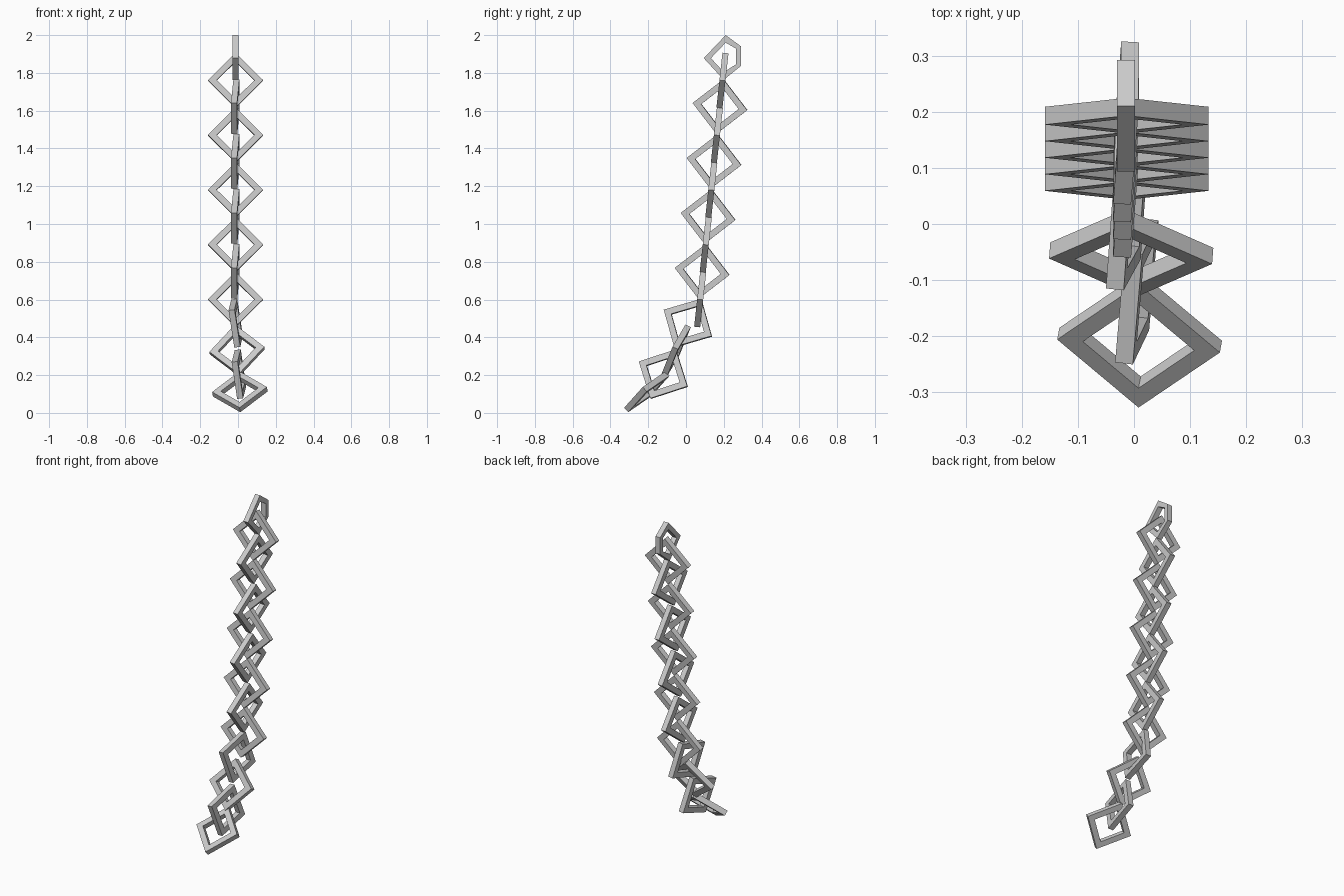
import bpy
import bmesh
from mathutils import Vector, Matrix

if "Cube" in bpy.data.objects:
    bpy.data.objects.remove(bpy.data.objects["Cube"])

R_OUT, R_IN, THICK = 0.146, 0.100, 0.032
DIAMOND = [(0, 1), (1, 0), (0, -1), (-1, 0)]


def frame(name, outer, inner, centre, up, side):
    """Flat closed frame between two outlines, oriented by its side and up axes."""
    up = Vector(up).normalized()
    side = Vector(side)
    side = (side - up * side.dot(up)).normalized()
    nrm = side.cross(up)
    m = Matrix((side, up, nrm)).transposed().to_4x4()
    m.translation = Vector(centre)
    bm = bmesh.new()
    n = len(outer)
    loops = [[bm.verts.new(m @ Vector((x, y, z))) for x, y in pts]
             for pts, z in ((outer, THICK / 2), (inner, THICK / 2),
                            (inner, -THICK / 2), (outer, -THICK / 2))]
    for k in range(4):
        a, b = loops[k], loops[(k + 1) % 4]
        for i in range(n):
            j = (i + 1) % n
            bm.faces.new((a[i], a[j], b[j], b[i]))
    bmesh.ops.recalc_face_normals(bm, faces=bm.faces)
    me = bpy.data.meshes.new(name)
    bm.to_mesh(me)
    bm.free()
    ob = bpy.data.objects.new(name, me)
    bpy.context.collection.objects.link(ob)


def link(name, centre, up, side):
    frame(name, [(x * R_OUT, y * R_OUT) for x, y in DIAMOND],
          [(x * R_IN, y * R_IN) for x, y in DIAMOND], centre, up, side)


# Top end link, with a blunted back corner
frame("top_end_link",
      [(0.010, 0.120), (0.092, 0.060), (0.092, -0.042), (0.000, -0.117), (-0.106, -0.002)],
      [(0.010, 0.080), (0.066, 0.048), (0.066, -0.034), (0.000, -0.076), (-0.068, -0.002)],
      (-0.014, 0.2, 1.88), (0, 0, 1), (0, 1, 0))

# Straight upper run: links facing front alternate with links facing sideways
for i in range(5):
    link(f"front_link_{i + 1}", (-0.013, 0.193 - 0.0295 * i, 1.76 - 0.29 * i),
         (0, 0.11, 1), (1, 0, 0))
for i in range(4):
    link(f"side_link_{i + 1}", (-0.014, 0.18 - 0.0315 * i, 1.622 - 0.291 * i),
         (0.04, 0.13, 1), (0.05, 1, -0.13))

# Curled lower links
link("lower_side_link_1", (-0.012, 0.010, 0.475), (-0.008, 0.07, 0.125), (0.022, 0.13, -0.065))
link("lower_front_link", (-0.005, -0.052, 0.330), (-0.01, 0.063, 0.13), (1, -0.04, 0.08))
link("lower_side_link_2", (0.005, -0.120, 0.205), (-0.006, 0.065, 0.125), (0.023, 0.13, -0.065))
link("bottom_end_link", (0.010, -0.207, 0.112), (0, 0.108, 0.095), (1, -0.07, 0.1))
